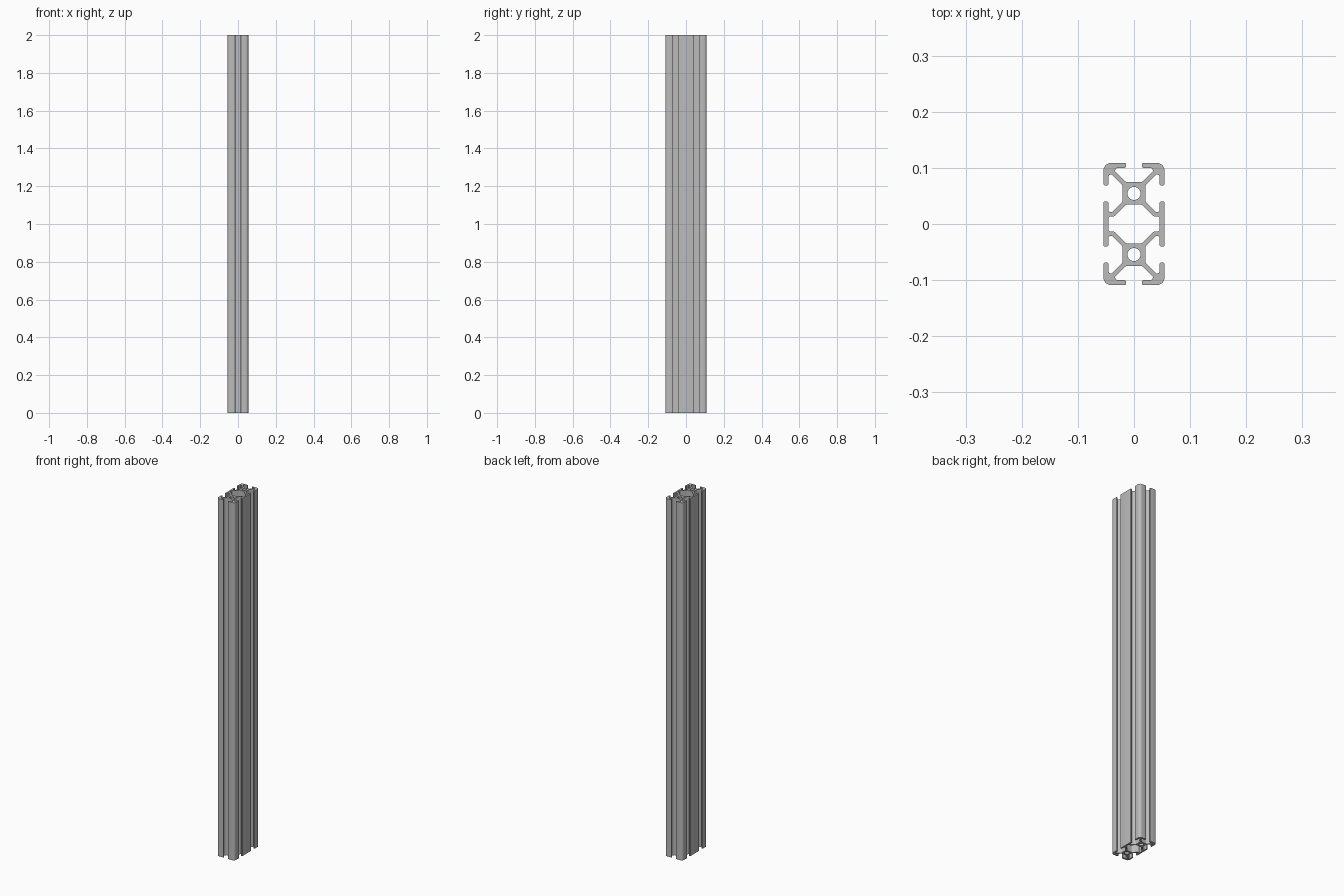
import bpy, bmesh, math
from mathutils import Vector

if "Cube" in bpy.data.objects:
    bpy.data.objects.remove(bpy.data.objects["Cube"])

U = 0.0545          # half width of one square unit
LENGTH = 2.0


def rounded(points, steps=5):
    """Round each (x, y, radius) corner of a closed polygon."""
    out, n = [], len(points)
    for i, (x, y, r) in enumerate(points):
        p = Vector((x, y))
        a = (Vector(points[i - 1][:2]) - p).normalized()
        b = (Vector(points[(i + 1) % n][:2]) - p).normalized()
        ang = a.angle(b)
        if r == 0 or ang > 3.1:
            out.append(p)
            continue
        t = r / math.tan(ang / 2)
        c = p + (a + b).normalized() * (r / math.sin(ang / 2))
        s, e = p + a * t - c, p + b * t - c
        total = s.angle_signed(e)
        for k in range(steps + 1):
            f = total * k / steps
            # angle_signed is clockwise positive
            out.append(c + Vector((s.x * math.cos(f) + s.y * math.sin(f),
                                   -s.x * math.sin(f) + s.y * math.cos(f))))
    return out


# Half of a T-slot: (sideways, outward, corner radius), from lip to hub
half = [(0.0143, U, 0.003), (0.0143, 0.0455, 0.003), (0.0335, 0.0455, 0.004),
        (0.0335, 0.0392, 0.002), (0.0148, 0.0205, 0.006)]
slot = [(-s, d, r) for s, d, r in half] + half[::-1]


def place(pts, quarter, cy):
    """Turn points (sideways, outward) to face a quarter direction."""
    ca, sa = [(1, 0), (0, 1), (-1, 0), (0, -1)][quarter % 4]
    return [(d * ca - s * sa, d * sa + s * ca + cy, r) for s, d, r in pts]


# Outer outline: three slots and two rounded corners for each unit
corner = [(U, U, 0.014)]
outline = []
for cy, first in ((U, 0), (-U, 2)):
    for q in range(first, first + 3):
        outline += place(slot, q, cy)
        if q < first + 2:
            outline += place(corner, q, cy)

# Central cavity between the two hubs
cav = [(0.0143, 0.0345, 0.006), (0.0357, 0.0131, 0.005), (0.0457, 0.0131, 0.003)]
cavity = (cav[::-1] + [(-x, y, r) for x, y, r in cav]
          + [(-x, -y, r) for x, y, r in cav[::-1]] + [(x, -y, r) for x, y, r in cav])


def circle(cy, r, n=32):
    return [Vector((r * math.cos(2 * math.pi * i / n), cy + r * math.sin(2 * math.pi * i / n)))
            for i in range(n)]


loops = [rounded(outline), rounded(cavity), circle(U, 0.0117), circle(-U, 0.0117)]

# Extruded rail
curve = bpy.data.curves.new("slotted_rail", 'CURVE')
curve.dimensions = '2D'
curve.fill_mode = 'BOTH'
curve.extrude = LENGTH / 2
for loop in loops:
    sp = curve.splines.new('POLY')
    sp.points.add(len(loop) - 1)
    for p, v in zip(sp.points, loop):
        p.co = (v.x, v.y, 0, 1)
    sp.use_cyclic_u = True
rail = bpy.data.objects.new("slotted_rail", curve)
bpy.context.collection.objects.link(rail)
bpy.context.view_layer.objects.active = rail
rail.select_set(True)
bpy.ops.object.convert(target='MESH')
rail = bpy.context.object

# Clean mesh standing on the ground
bm = bmesh.new()
bm.from_mesh(rail.data)
bmesh.ops.remove_doubles(bm, verts=bm.verts, dist=0.00005)
bmesh.ops.translate(bm, verts=bm.verts, vec=(0, 0, LENGTH / 2))
bmesh.ops.recalc_face_normals(bm, faces=bm.faces)
bm.to_mesh(rail.data)
bm.free()

# Plain aluminium colour
mat = bpy.data.materials.new("aluminium_grey")
mat.diffuse_color = (0.5, 0.5, 0.5, 1)
mat.use_nodes = True
mat.node_tree.nodes["Principled BSDF"].inputs["Base Color"].default_value = mat.diffuse_color
rail.data.materials.clear()
rail.data.materials.append(mat)
bpy.ops.object.shade_smooth_by_angle(angle=math.radians(35))
